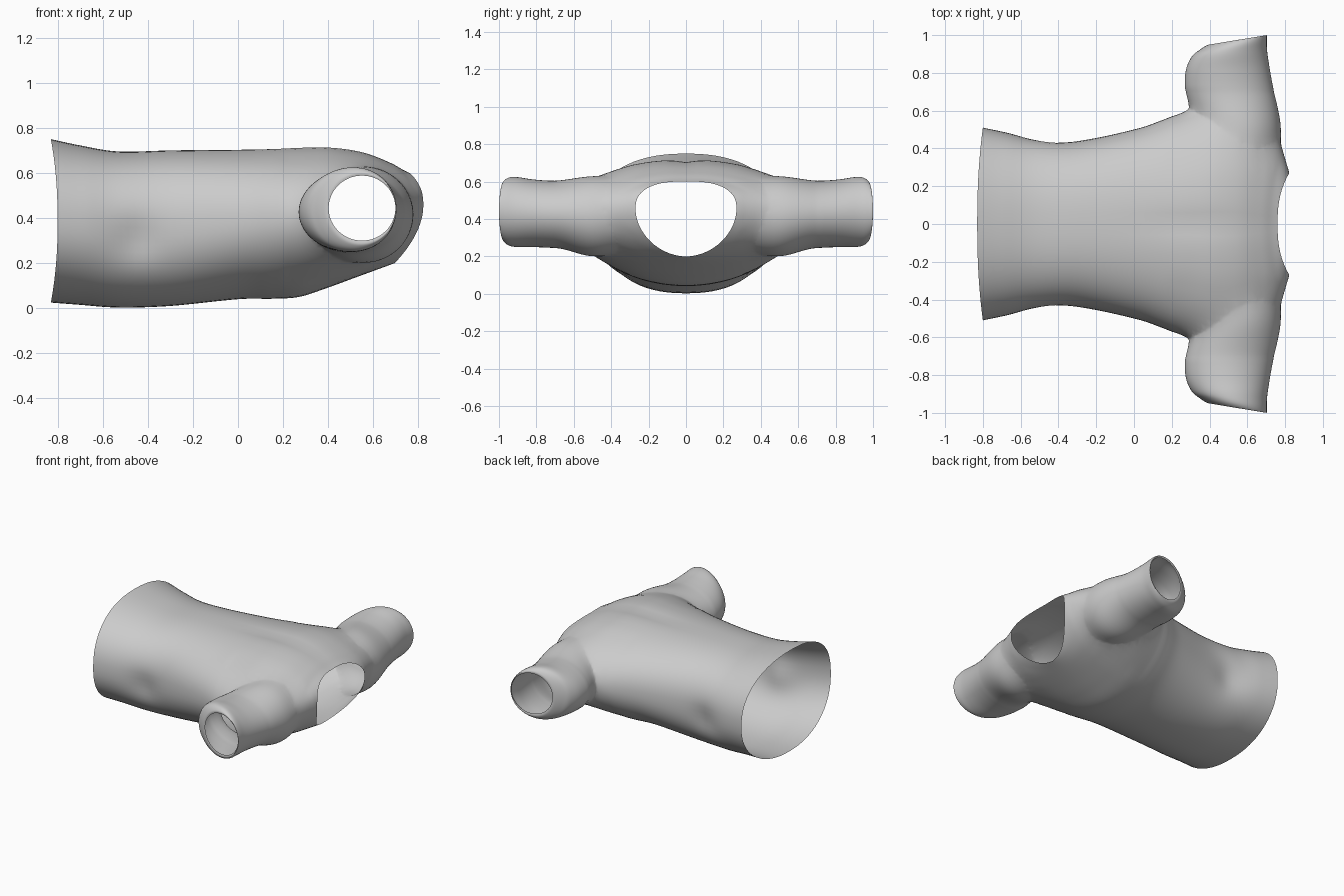
import bpy, bmesh, math
from mathutils import Vector

if "Cube" in bpy.data.objects:
    bpy.data.objects.remove(bpy.data.objects["Cube"])

SEG = 72


def spline(rows, steps):
    """Catmull-Rom interpolation through rows of section parameters."""
    out = []
    n = len(rows)
    for i in range(n - 1):
        a, b, c, d = (rows[max(0, min(n - 1, i + k))] for k in (-1, 0, 1, 2))
        for s in range(steps):
            t = s / steps
            out.append([0.5 * (2 * q + (r - p) * t + (2 * p - 5 * q + 4 * r - u) * t * t
                               + (3 * q - p - 3 * r + u) * t ** 3)
                        for p, q, r, u in zip(a, b, c, d)])
    out.append(list(rows[-1]))
    return out


def power(v, e):
    return math.copysign(abs(v) ** e, v)


def loft(name, rings):
    """Closed solid from rings, each end capped by a fan; returns object and fan centres."""
    bm = bmesh.new()
    loops = [[bm.verts.new(p) for p in r] for r in rings]
    for a, b in zip(loops, loops[1:]):
        for i in range(SEG):
            j = (i + 1) % SEG
            bm.faces.new((a[i], a[j], b[j], b[i]))
    centres = []
    for ring in (loops[0], loops[-1]):
        mid = sum((v.co for v in ring), Vector()) / SEG
        c = bm.verts.new(mid)
        centres.append(mid)
        for i in range(SEG):
            bm.faces.new((ring[i], ring[(i + 1) % SEG], c))
    bmesh.ops.recalc_face_normals(bm, faces=bm.faces)
    me = bpy.data.meshes.new(name)
    bm.to_mesh(me)
    bm.free()
    ob = bpy.data.objects.new(name, me)
    bpy.context.collection.objects.link(ob)
    return ob, centres


def body_ring(r):
    xt, xs, xb, w, lo, mid, hi, nt, nb = r
    pts = []
    for i in range(SEG):
        a = 2 * math.pi * i / SEG
        c, s = math.cos(a), math.sin(a)
        n = nt if s > 0 else nb
        y = w * power(c, 2 / n)
        z = mid + (hi - mid if s > 0 else mid - lo) * power(s, 2 / n)
        x = xs + ((xt if s > 0 else xb) - xs) * s * s
        # soft folds: centre crease on the chest, dents near the hem sides
        if s > 0:
            z -= 0.014 * math.exp(-(y / 0.06) ** 2 - ((x - 0.35) / 0.3) ** 2)
        y -= math.copysign(0.025, y) * abs(c) * math.exp(-((x + 0.45) / 0.1) ** 2 - ((z - 0.3) / 0.1) ** 2)
        pts.append((x, y, z))
    return pts


def sleeve_ring(r, side):
    y, tilt, x0, x1, z0, z1 = r
    pts = []
    for i in range(SEG):
        a = 2 * math.pi * i / SEG
        c, s = math.cos(a), math.sin(a)
        pts.append(((x0 + x1) / 2 + (x1 - x0) / 2 * c, side * (y + tilt * c),
                    (z0 + z1) / 2 + (z1 - z0) / 2 * s))
    return pts


# Torso: x at top, side, bottom; half width; z low, mid, high; roundness top, bottom
torso = [
    (-.83, -.80, -.83, .51, .025, .38, .75, 2.3, 2.2),
    (-.70, -.68, -.70, .485, .015, .37, .722, 2.3, 2.2),
    (-.53, -.52, -.53, .45, .003, .36, .695, 2.4, 2.3),
    (-.30, -.30, -.30, .44, .010, .36, .70, 2.4, 2.3),
    (.00, .00, .00, .50, .040, .38, .705, 2.3, 2.1),
    (.15, .15, .15, .55, .042, .39, .71, 2.2, 2.0),
    (.30, .30, .27, .61, .050, .40, .717, 2.1, 1.9),
    (.43, .46, .39, .66, .088, .41, .715, 2.1, 1.9),
    (.56, .62, .51, .63, .132, .42, .693, 2.1, 1.9),
    (.67, .745, .60, .50, .165, .43, .65, 2.1, 1.9),
    (.73, .795, .66, .37, .187, .445, .617, 2.2, 1.9),
    (.76, .822, .695, .27, .20, .455, .602, 2.5, 1.9),
]
shirt, openings = loft("shirt", [body_ring(r) for r in spline(torso, 6)])

# Sleeves: y, end tilt, x range, z range; the cuff turns in around its opening
sleeve = [
    (.36, 0, .36, .765, .22, .62),
    (.50, 0, .33, .782, .195, .632),
    (.64, 0, .288, .757, .235, .612),
    (.72, 0, .270, .737, .246, .605),
    (.82, .005, .275, .718, .250, .612),
    (.90, .015, .305, .705, .250, .624),
    (.945, .025, .345, .703, .258, .622),
    (.972, .026, .385, .703, .280, .604),
    (.973, .024, .402, .698, .300, .588),
]
for side, label in ((1, "left_sleeve"), (-1, "right_sleeve")):
    part, caps = loft(label, [sleeve_ring(r, side) for r in spline(sleeve, 5)])
    openings.append(caps[1])
    mod = shirt.modifiers.new("join", 'BOOLEAN')
    mod.operation = 'UNION'
    mod.solver = 'EXACT'
    mod.object = part
    bpy.context.view_layer.objects.active = shirt
    bpy.ops.object.modifier_apply(modifier=mod.name)
    bpy.data.objects.remove(part)

# Open the hem, neck and cuffs, then blend the shoulder seams
bm = bmesh.new()
bm.from_mesh(shirt.data)
fans = [v for v in bm.verts if any((v.co - c).length < 1e-4 for c in openings)]
bmesh.ops.delete(bm, geom=fans, context='VERTS')
bmesh.ops.triangulate(bm, faces=[f for f in bm.faces if len(f.verts) > 4])
seam = [v for v in bm.verts if .3 < abs(v.co.y) < .72 and v.co.x > .2 and not v.is_boundary]
for _ in range(8):
    bmesh.ops.smooth_vert(bm, verts=seam, factor=0.5,
                          use_axis_x=True, use_axis_y=True, use_axis_z=True)
bm.to_mesh(shirt.data)
bm.free()

bpy.ops.object.select_all(action='DESELECT')
shirt.select_set(True)
bpy.context.view_layer.objects.active = shirt
bpy.ops.object.shade_smooth_by_angle(angle=math.radians(60))
